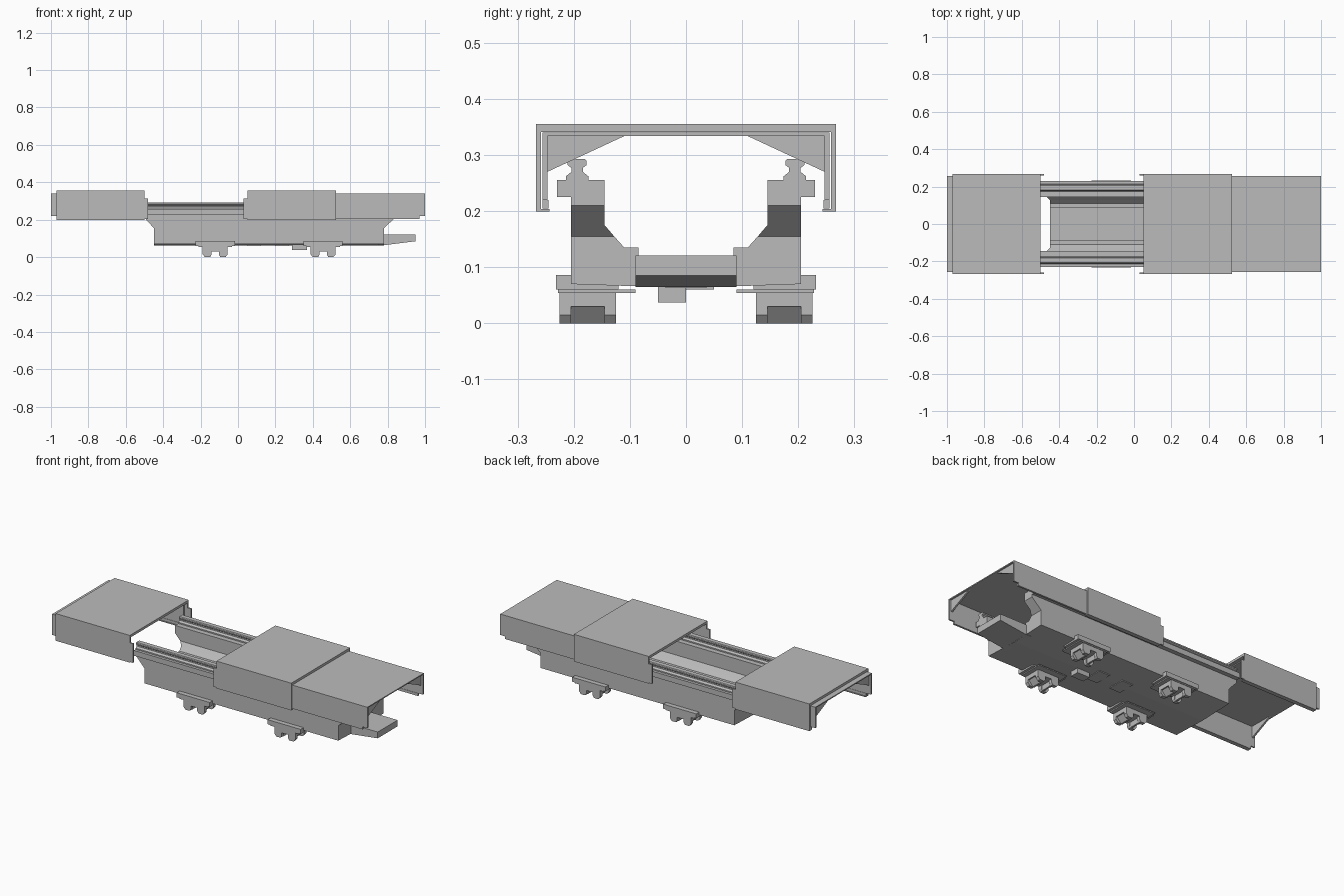
import bpy, bmesh

old = bpy.data.objects.get("Cube")
if old:
    bpy.data.objects.remove(old, do_unlink=True)

grey = bpy.data.materials.new("machine grey")
grey.use_nodes = True
colour = (0.5, 0.5, 0.5, 1)
grey.diffuse_color = colour
grey.node_tree.nodes["Principled BSDF"].inputs["Base Color"].default_value = colour


def finish(bm, name):
    bmesh.ops.recalc_face_normals(bm, faces=bm.faces)
    mesh = bpy.data.meshes.new(name)
    bm.to_mesh(mesh)
    bm.free()
    mesh.materials.append(grey)
    obj = bpy.data.objects.new(name, mesh)
    bpy.context.collection.objects.link(obj)
    return obj


def loft(bm, first, second):
    """Closed prism between two matching outlines."""
    a = [bm.verts.new(p) for p in first]
    b = [bm.verts.new(p) for p in second]
    bm.faces.new(a)
    bm.faces.new(b[::-1])
    for i in range(len(a)):
        j = (i + 1) % len(a)
        bm.faces.new((a[i], b[i], b[j], a[j]))


def along_x(bm, outline, start, end):
    """Extrude a (y, z) outline; start and end may depend on z."""
    lo = start if callable(start) else lambda z: start
    hi = end if callable(end) else lambda z: end
    loft(bm, [(lo(z), y, z) for y, z in outline], [(hi(z), y, z) for y, z in outline])


def along_y(bm, outline, start, end):
    loft(bm, [(x, start, z) for x, z in outline], [(x, end, z) for x, z in outline])


def box(bm, x0, x1, y0, y1, z0, z1):
    along_x(bm, [(y0, z0), (y1, z0), (y1, z1), (y0, z1)], x0, x1)


def flip(outline, side):
    return [(side * y, z) for y, z in outline]


# Bed: trough with raked ends
LOW, HIGH = 0.155, 0.21


def rake(inner, outer):
    return lambda z: inner + (outer - inner) * min(1, max(0, (z - LOW) / (HIGH - LOW)))


front_end, back_end = rake(-0.45, -0.5), rake(0.78, 0.84)
bm = bmesh.new()
half = [(0.205, 0.07), (0.205, LOW), (0.128, LOW), (0.11, 0.135), (0.085, 0.135), (0.085, 0.12)]
along_x(bm, [(0, 0.063)] + half + flip(half[::-1], -1), front_end, back_end)
for s in (1, -1):
    along_x(bm, flip([(0.128, LOW), (0.205, LOW), (0.205, HIGH), (0.145, HIGH), (0.145, 0.175)], s),
            front_end, back_end)
    along_x(bm, flip([(0.145, HIGH), (0.205, HIGH), (0.205, 0.225), (0.23, 0.225),
                      (0.23, 0.255), (0.145, 0.255)], s), -0.5, 0.84)
finish(bm, "bed")

# Guide rails
rail = [(0.02, 0.255), (0.02, 0.262), (0.01, 0.27), (0.01, 0.277), (0.017, 0.282), (0.017, 0.289), (0.013, 0.293)]
rail_outline = rail + flip(rail[::-1], -1)
for s, side in ((1, "back"), (-1, "front")):
    bm = bmesh.new()
    along_x(bm, [(y + s * 0.194, z) for y, z in rail_outline], -0.5, 0.84)
    finish(bm, side + "_guide_rail")

# Chip chute at the end of the bed
bm = bmesh.new()
along_y(bm, [(0.75, 0.065), (0.79, 0.065), (0.95, 0.085), (0.95, 0.121), (0.75, 0.121)], -0.09, 0.09)
finish(bm, "chute")

# Small parts below the bed
bm = bmesh.new()
box(bm, 0.29, 0.37, -0.05, 0, 0.037, 0.07)
for x in (0.05, 0.2):
    box(bm, x, x + 0.07, -0.05, 0.05, 0.06, 0.07)
finish(bm, "underside_blocks")

# Feet: stepped bracket, clamp and claws
for cx, end in ((-0.122, "left"), (0.455, "right")):
    for s, side in ((1, "back"), (-1, "front")):
        bm = bmesh.new()

        def block(x0, x1, y0, y1, z0, z1):
            box(bm, cx + x0, cx + x1, *sorted((s * y0, s * y1)), z0, z1)

        block(-0.105, 0.105, 0.12, 0.232, 0.06, 0.086)
        block(-0.09, 0.09, 0.09, 0.228, 0.054, 0.06)
        block(-0.067, 0.067, 0.125, 0.225, 0.03, 0.054)
        for e in (1, -1):
            for y in (0.125, 0.205):
                claw = [(0.067, 0.035), (0.067, 0.015), (0.055, 0), (0.028, 0), (0.02, 0.012), (0.02, 0.035)]
                along_y(bm, [(cx + e * x, z) for x, z in claw], s * y, s * (y + 0.02))
            web = [(0.06, 0.03), (0.035, 0), (0.025, 0), (0.025, 0.03)]
            along_y(bm, [(cx + e * x, z) for x, z in web], s * 0.145, s * 0.205)
        finish(bm, end + "_" + side + "_foot")


# Telescopic covers
def outer_cover(name, x0, x1, tab0, tab1):
    bm = bmesh.new()
    box(bm, x0, x1, -0.267, 0.267, 0.341, 0.355)
    for s in (1, -1):
        wall = sorted((s * 0.258, s * 0.267))
        box(bm, x0, x1, *wall, 0.203, 0.341)
        box(bm, tab0, tab1, *wall, 0.203, 0.312)
        box(bm, x0, x1, *sorted((s * 0.243, s * 0.267)), 0.199, 0.204)
    finish(bm, name)


def inner_cover(name, x0, x1, lip0, lip1, brace_x):
    bm = bmesh.new()
    box(bm, x0, x1, -0.256, 0.256, 0.334, 0.34)
    for s in (1, -1):
        box(bm, x0, x1, *sorted((s * 0.247, s * 0.256)), 0.22, 0.334)
        box(bm, lip0, lip1, *sorted((s * 0.245, s * 0.256)), 0.205, 0.22)
        along_x(bm, flip([(0.105, 0.336), (0.247, 0.27), (0.25, 0.336)], s), brace_x, brace_x + 0.01)
    finish(bm, name)


outer_cover("left_outer_cover", -0.97, -0.5, -0.51, -0.48)
outer_cover("right_outer_cover", 0.05, 0.525, 0.03, 0.06)
inner_cover("left_inner_cover", -1, -0.52, -0.97, -0.52, -0.99)
inner_cover("right_inner_cover", 0.5, 1, 0.5, 0.97, 0.98)
